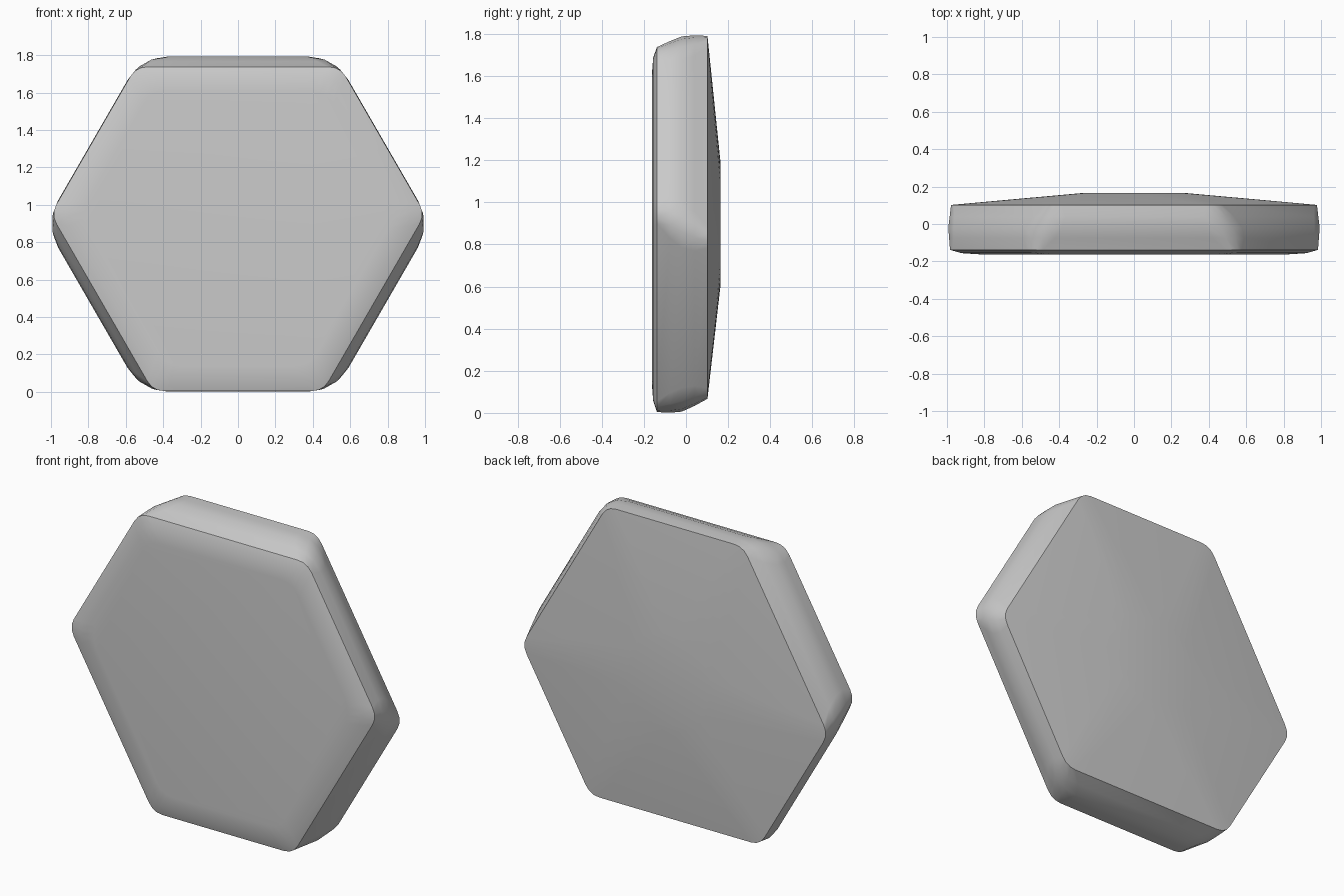
import bpy, bmesh
from math import sin, cos, radians
from mathutils import Vector

cube = bpy.data.objects.get("Cube")
if cube:
    bpy.data.objects.remove(cube, do_unlink=True)

CENTRE_Z = 0.897
CORNER_STEPS = 4

stone = bpy.data.materials.new("pale_grey")
stone.use_nodes = True
grey = (0.6, 0.6, 0.6, 1)
stone.diffuse_color = grey
stone.node_tree.nodes["Principled BSDF"].inputs["Base Color"].default_value = grey


def hexagon(upright, inverted, cut):
    """Round-cornered hexagon whose sides alternate between two apothems."""
    points = []
    for k in range(6):
        a, b = radians(60 * k - 30), radians(60 * k + 30)
        da, db = (inverted, upright) if k % 2 else (upright, inverted)
        det = sin(b - a)
        corner = Vector(((da * sin(b) - db * sin(a)) / det,
                         (db * cos(a) - da * cos(b)) / det))
        start = corner + cut * Vector((sin(a), -cos(a)))
        end = corner + cut * Vector((-sin(b), cos(b)))
        for i in range(CORNER_STEPS):
            t = i / (CORNER_STEPS - 1)
            points.append(start * (1 - t) ** 2 + corner * 2 * t * (1 - t) + end * t * t)
    return points


def disc(radius):
    """Circle with the same point count, each point facing its hexagon corner."""
    spread = 60 / CORNER_STEPS
    angles = [60 * k + spread * (i - (CORNER_STEPS - 1) / 2)
              for k in range(6) for i in range(CORNER_STEPS)]
    return [Vector((cos(radians(a)), sin(radians(a)))) * radius for a in angles]


# Sections from the flat front to the raised back
sections = [
    (-0.162, hexagon(0.71, 0.76, 0.08)),
    (-0.156, hexagon(0.79, 0.84, 0.07)),
    (-0.138, hexagon(0.84, 0.893, 0.06)),
    (-0.075, hexagon(0.869, 0.896, 0.11)),
    (-0.02, hexagon(0.891, 0.891, 0.13)),
    (0.04, hexagon(0.896, 0.864, 0.11)),
    (0.102, hexagon(0.893, 0.83, 0.06)),
    (0.165, disc(0.285)),
]

bm = bmesh.new()
rings = [[bm.verts.new((p.x, y, CENTRE_Z + p.y)) for p in outline]
         for y, outline in sections]
for near, far in zip(rings, rings[1:]):
    n = len(near)
    for i in range(n):
        j = (i + 1) % n
        bm.faces.new((near[i], near[j], far[j], far[i]))
bm.faces.new(rings[0])
bm.faces.new(rings[-1])
bmesh.ops.recalc_face_normals(bm, faces=bm.faces)

mesh = bpy.data.meshes.new("hexagonal_tile")
bm.to_mesh(mesh)
bm.free()
mesh.materials.append(stone)
tile = bpy.data.objects.new("hexagonal_tile", mesh)
bpy.context.collection.objects.link(tile)

# Smooth faces with crisp front and back rims
bpy.ops.object.select_all(action="DESELECT")
tile.select_set(True)
bpy.context.view_layer.objects.active = tile
bpy.ops.object.shade_smooth_by_angle(angle=radians(35))
